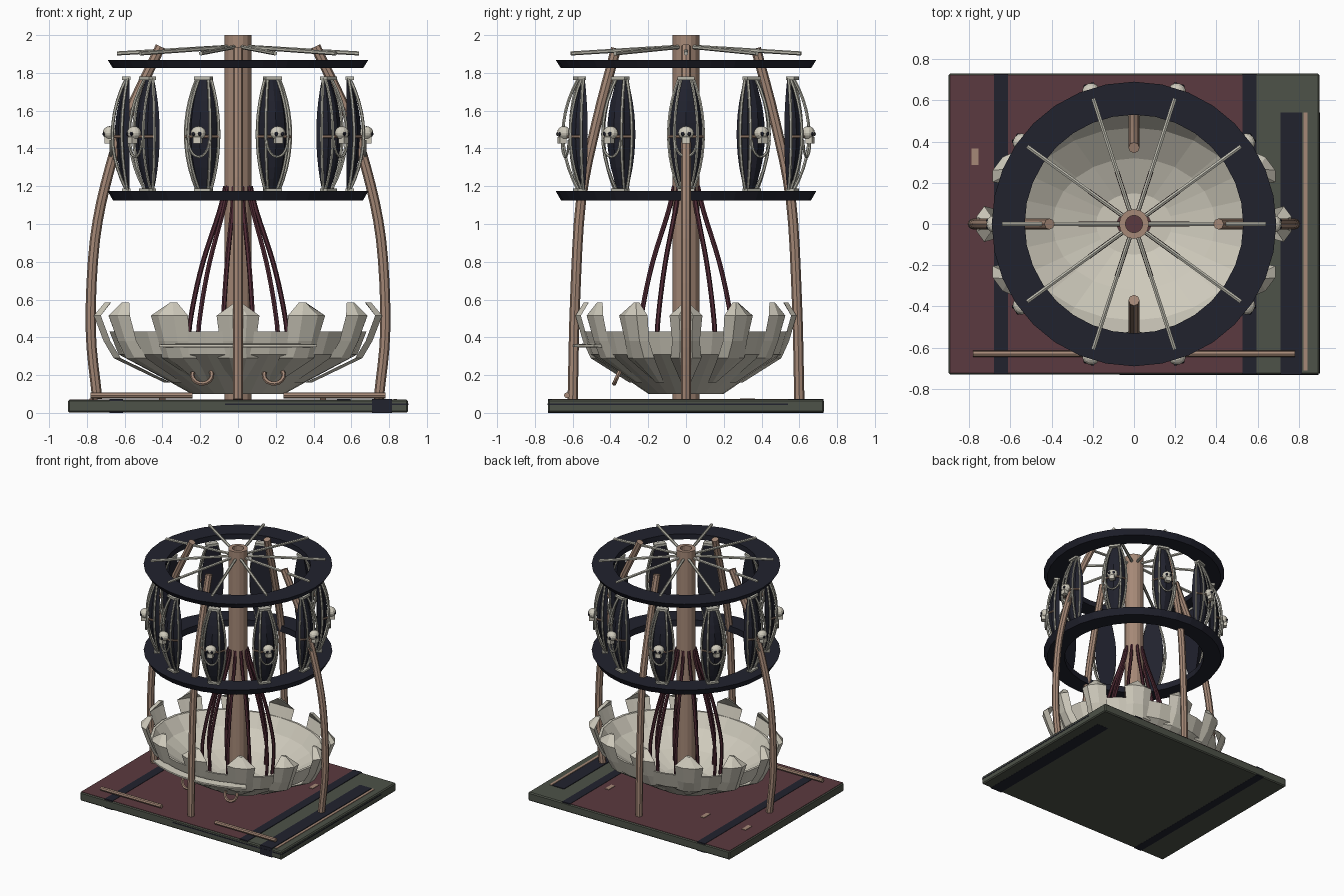
import bpy, bmesh, math
from mathutils import Vector, Matrix

if "Cube" in bpy.data.objects:
    bpy.data.objects.remove(bpy.data.objects["Cube"])

def material(name, rgb):
    m = bpy.data.materials.new(name)
    m.diffuse_color = (*rgb, 1)
    m.use_nodes = True
    m.node_tree.nodes["Principled BSDF"].inputs["Base Color"].default_value = m.diffuse_color
    return m

GREEN = material("dull green", (.075, .085, .065))
RED = material("carpet red", (.105, .042, .05))
NAVY = material("dark navy", (.015, .016, .027))
TAN = material("tan wood", (.38, .25, .185))
CREAM = material("cream bone", (.62, .59, .50))
GREY = material("pale grey", (.50, .49, .42))
WINE = material("dark wine", (.075, .022, .033))

def finish(name, bm, mat, smooth=False):
    bmesh.ops.recalc_face_normals(bm, faces=bm.faces)
    me = bpy.data.meshes.new(name)
    bm.to_mesh(me)
    bm.free()
    me.materials.append(mat)
    for p in me.polygons:
        p.use_smooth = smooth
    ob = bpy.data.objects.new(name, me)
    bpy.context.collection.objects.link(ob)
    return ob

def box(name, x0, x1, y0, y1, z0, z1, mat):
    bm = bmesh.new()
    bmesh.ops.create_cube(bm, size=1)
    for v in bm.verts:
        v.co = Vector(((x0 + x1) / 2 + v.co.x * (x1 - x0), (y0 + y1) / 2 + v.co.y * (y1 - y0),
                       (z0 + z1) / 2 + v.co.z * (z1 - z0)))
    return finish(name, bm, mat)

def loft(bm, rings, closed=True, loop=False, caps=True):
    """Bridge rows of points into a surface."""
    rows = [[bm.verts.new(p) for p in r] for r in rings]
    n = len(rows[0])
    for i in range(len(rows) - (0 if loop else 1)):
        a, b = rows[i], rows[(i + 1) % len(rows)]
        for j in range(n if closed else n - 1):
            k = (j + 1) % n
            bm.faces.new((a[j], a[k], b[k], b[j]))
    if caps and closed and not loop:
        bm.faces.new(rows[0])
        bm.faces.new(rows[-1][::-1])

def add_tube(bm, pts, r, sides=6):
    pts = [Vector(p) for p in pts]
    rings = []
    u = None
    for i, p in enumerate(pts):
        t = (pts[min(i + 1, len(pts) - 1)] - pts[max(i - 1, 0)]).normalized()
        ref = u if u else (Vector((0, 0, 1)) if abs(t.z) < .8 else Vector((1, 0, 0)))
        u = (ref - t * ref.dot(t)).normalized()
        w = t.cross(u)
        rings.append([p + (u * math.cos(a) + w * math.sin(a)) * r
                      for a in (2 * math.pi * k / sides for k in range(sides))])
    loft(bm, rings)

def tubes(name, paths, r, mat, sides=6):
    bm = bmesh.new()
    for p in paths:
        add_tube(bm, p, r, sides)
    return finish(name, bm, mat)

def lathe(name, profile, mat, seg=32, rx=1, ry=1):
    """Closed profile turned round z, optionally elliptical."""
    bm = bmesh.new()
    loft(bm, [[(f * rx * math.cos(a), f * ry * math.sin(a), z) for f, z in profile]
              for a in (2 * math.pi * k / seg for k in range(seg))], loop=True)
    return finish(name, bm, mat)

def around(ob, n=10):
    for k in range(1, n):
        c = ob.copy()
        c.rotation_euler.z = 2 * math.pi * k / n
        c.name = f"{ob.name}_{k}"
        bpy.context.collection.objects.link(c)

def smooth_path(pts, n=4):
    """Catmull-Rom points through the given path."""
    p = [Vector(q) for q in pts]
    p = [2 * p[0] - p[1]] + p + [2 * p[-1] - p[-2]]
    out = []
    for i in range(1, len(p) - 2):
        a, b, c, d = p[i - 1:i + 3]
        for s in range(n):
            t = s / n
            out.append(.5 * (2 * b + (c - a) * t + (2 * a - 5 * b + 4 * c - d) * t * t
                             + (3 * b - a - 3 * c + d) * t ** 3))
    return out + [p[-2]]

# base slab, carpet and inlays
slab = box("base_slab", -.9, .9, -.73, .73, .001, .07, GREEN)
bev = slab.modifiers.new("bevel", 'BEVEL')
bev.width = .008
bev.segments = 1
box("carpet", -.893, .525, -.723, .723, .066, .072, RED)
box("left_stripe", -.68, -.61, -.728, .728, 0, .0745, NAVY)
box("right_stripe", .525, .595, -.728, .728, .066, .0745, NAVY)
box("side_strip", .71, .815, -.731, .54, 0, .0745, NAVY)
box("side_trim", .822, .842, -.71, .54, .066, .0745, TAN)
box("front_groove", -.07, .895, -.732, -.728, .042, .05, NAVY)
box("side_groove", .898, .902, -.725, .54, .042, .05, NAVY)
for x in (-.77, -.4, .45):
    box("floor_peg", x - .017, x + .017, .285, .365, .068, .076, TAN)
tubes("floor_rails", [[(s * .24, -.63, .093), (s * .78, -.63, .093)] for s in (-1, 1)], .016, TAN, 8)

# central hollow column
lathe("column", [(.072, .072), (.072, 2), (.042, 2), (.042, .072)], TAN, 16)

# four curved posts
SIDE = smooth_path([(.745, 0, .072), (.78, 0, .45), (.757, 0, .92), (.68, 0, 1.29),
                    (.58, 0, 1.58), (.41, 0, 1.94)])
FRONT = smooth_path([(0, .6, .072), (0, .587, .6), (0, .555, 1.13), (0, .47, 1.55), (0, .37, 1.93)])
flip = Matrix.Rotation(math.pi, 3, 'Z')
tubes("curved_posts", [SIDE, [flip @ p for p in SIDE], FRONT, [flip @ p for p in FRONT]], .027, TAN, 8)

# faceted oval bowl with a thick wall
lathe("bowl", [(.12, .10), (.36, .10), (.6, .19), (.93, .31), (1, .43), (.97, .43), (.85, .33), (.58, .22),
               (.27, .15), (.12, .15)], CREAM, 24, .68, .55)

# twelve petals round the bowl, each with a ridge and an inward tip
bm = bmesh.new()
for k in range(12):
    a = math.pi * k / 6
    rows = []
    for f, z, d in ((.50, .16, .09), (.86, .29, .17), (.93, .38, .14), (1.0, .515, .155), (.92, .585, .025)):
        rows.append([(.75 * g * math.cos(a + e), .575 * g * math.sin(a + e), z)
                     for e, g in ((-d, f - .02), (-d * .4, f + .02), (d * .4, f + .02), (d, f - .02),
                                  (d * .4, f - .025), (-d * .4, f - .025))])
    loft(bm, rows)
finish("bowl_petals", bm, CREAM)

# thin lip on the front of the bowl
bm = bmesh.new()
loft(bm, [[(f * .72 * math.sin(a), -f * .6 * math.cos(a), z) for f, z in
           ((.9, .345), (1, .35), (1, .362), (.9, .367))]
          for a in (-.62 + 1.24 * k / 8 for k in range(9))])
finish("bowl_front_lip", bm, CREAM)

# hooks under the bowl front
tubes("bowl_hooks", [[(s * .19 + .052 * math.cos(a), -.36 + .02 * math.sin(a), .20 + .045 * math.sin(a))
                      for a in (math.pi * (.9 + 1.25 * k / 10) for k in range(11))] for s in (-1, 1)],
      .012, TAN)

# ten bowed cords from the column to the bowl
cord = smooth_path([(.065, 0, 1.2), (.10, 0, 1.06), (.185, 0, .8), (.24, 0, .56), (.262, 0, .38), (.25, 0, .17)])
around(tubes("cord", [cord], .013, WINE))

# two flat hoops
for name, z0, z1 in (("lower_hoop", 1.125, 1.175), ("upper_hoop", 1.825, 1.868)):
    lathe(name, [(.53, z0), (.662, z0), (.69, z1), (.53, z1)], NAVY, 32)

# ten roof spokes
around(tubes("roof_spoke", [[(.06, 0, 1.937), (.64, 0, 1.903)]], .011, GREY))

# ten lens-shaped pods hung between the hoops
def half_width(t):
    return .038 + .055 * (1 - t * t)

STEPS = [-1 + k / 5 for k in range(11)]
bm = bmesh.new()
rings = []
for t in STEPS:
    w, d, z = half_width(t) * .93, .012 + .065 * (1 - t * t), 1.475 + .295 * t
    rings.append([(.575, -w, z), (.575 + d * .75, -w * .65, z), (.575 + d, 0, z),
                  (.575 + d * .75, w * .65, z), (.575, w, z)])
loft(bm, rings)
around(finish("pod_shell", bm, NAVY))

bows = []
for s in (-1, 1):
    for k, r0, d in ((1, .585, .03), (.66, .59, .075)):
        bows.append([(r0 + d * (1 - t * t), s * k * half_width(t), 1.475 + .298 * t) for t in STEPS])
around(tubes("pod_frame", bows, .0085, GREY))
around(box("pod_top_cap", .57, .615, -.045, .045, 1.763, 1.78, GREY))
around(box("pod_bottom_cap", .57, .615, -.045, .045, 1.172, 1.187, GREY))
around(tubes("pod_crossbar", [[(.615, -.092, 1.462), (.665, -.05, 1.462),
                               (.665, .05, 1.462), (.615, .092, 1.462)]], .008, TAN))
around(tubes("pod_garland", [[(.672, .058 * math.cos(a), 1.445 + .09 * math.sin(a))
                              for a in (math.pi * (1 + k / 10) for k in range(11))]], .007, GREY))

# skull ornament with jaw and dark eyes
bm = bmesh.new()
bmesh.ops.create_uvsphere(bm, u_segments=12, v_segments=8, radius=1,
                          matrix=Matrix.Translation((.68, 0, 1.482)) @ Matrix.Diagonal((.036, .042, .036, 1)))
bmesh.ops.create_cube(bm, size=1,
                      matrix=Matrix.Translation((.69, 0, 1.443)) @ Matrix.Diagonal((.036, .042, .034, 1)))
around(finish("skull", bm, CREAM))
bm = bmesh.new()
for s in (-1, 1):
    bmesh.ops.create_uvsphere(bm, u_segments=8, v_segments=6, radius=1,
                              matrix=Matrix.Translation((.709, s * .017, 1.477))
                              @ Matrix.Diagonal((.008, .011, .011, 1)))
around(finish("skull_eyes", bm, NAVY))
